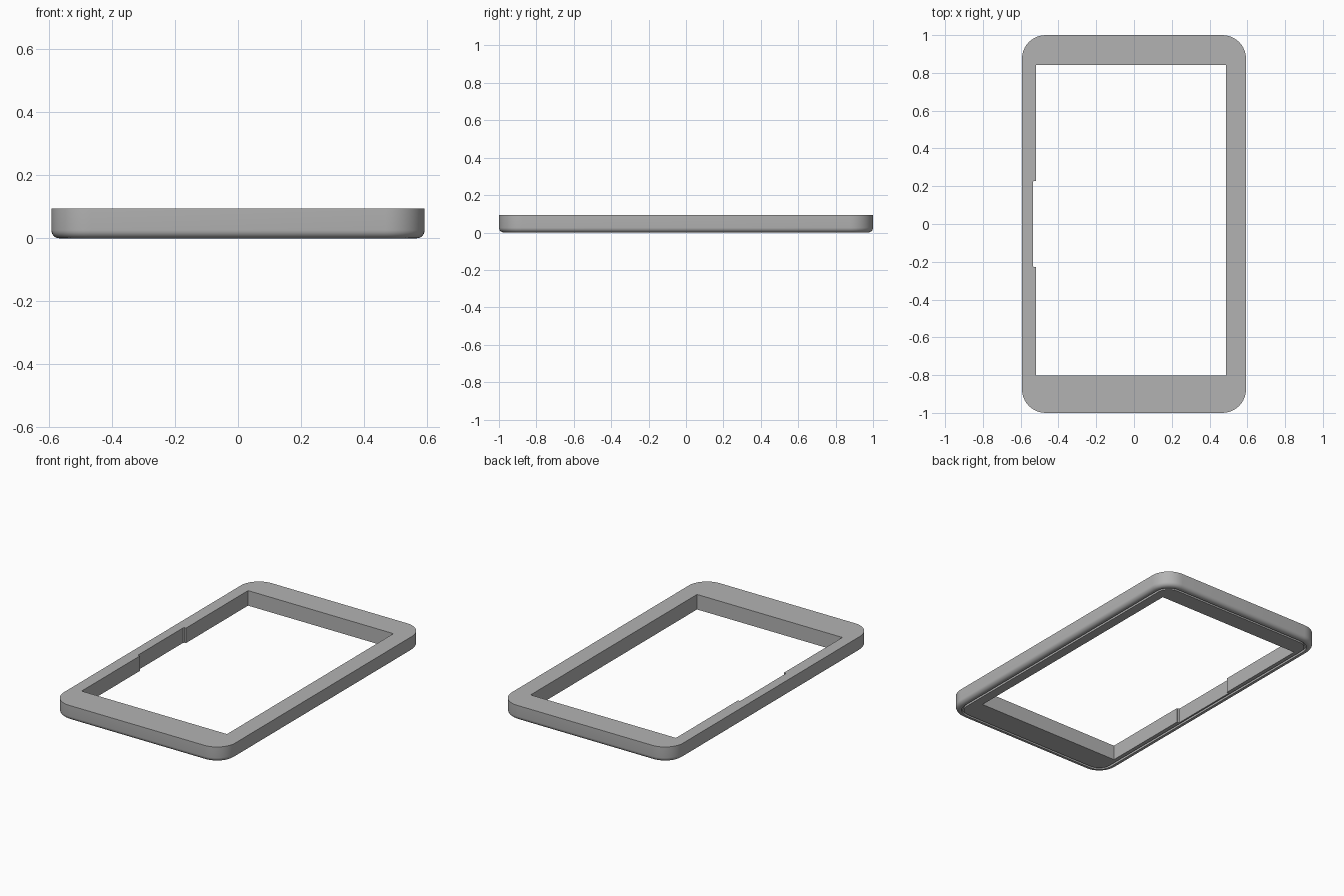
import bpy, bmesh
from math import sin, cos, pi, radians

cube = bpy.data.objects.get("Cube")
if cube:
    bpy.data.objects.remove(cube)

HALF_X, HALF_Y, HEIGHT = 0.593, 1.0, 0.094
CORNER, FILLET, STEPS = 0.125, 0.026, 10

grey = bpy.data.materials.new("plain grey")
grey.use_nodes = True
colour = (0.45, 0.45, 0.45, 1)
grey.diffuse_color = colour
grey.node_tree.nodes["Principled BSDF"].inputs["Base Color"].default_value = colour

bm = bmesh.new()


def rounded_ring(inset, z):
    """Rounded rectangle, moved inwards by inset."""
    r = CORNER - inset
    ring = []
    for quarter, (sx, sy) in enumerate([(1, 1), (-1, 1), (-1, -1), (1, -1)]):
        for i in range(STEPS + 1):
            a = (quarter + i / STEPS) * pi / 2
            ring.append(bm.verts.new((sx * (HALF_X - CORNER) + r * cos(a),
                                      sy * (HALF_Y - CORNER) + r * sin(a), z)))
    return ring


def bridge(a, b):
    n = len(a)
    for i in range(n):
        j = (i + 1) % n
        bm.faces.new((a[i], b[i], b[j], a[j]))


def fill_between(a, b):
    """Flat cap between an outer and an inner outline."""
    edges = []
    for ring in (a, b):
        for i, v in enumerate(ring):
            pair = (v, ring[(i + 1) % len(ring)])
            edges.append(bm.edges.get(pair) or bm.edges.new(pair))
    bmesh.ops.triangle_fill(bm, use_beauty=True, use_dissolve=False, edges=edges)


# Outer wall, rounded lower edge and shallow groove underneath
section = [(0, HEIGHT)]
for i in range(7):
    a = i / 6 * pi / 2
    section.append((FILLET * (1 - cos(a)), FILLET * (1 - sin(a))))
section += [(0.034, 0), (0.034, 0.014), (0.048, 0.014), (0.048, 0)]
rings = [rounded_ring(d, z) for d, z in section]
for a, b in zip(rings, rings[1:]):
    bridge(a, b)

# Off-centre opening with a shallow notch in one long side
notch = [(-0.52, 0.228), (-0.53, 0.228), (-0.535, 0.222)]
opening = [(0.486, -0.803), (0.486, 0.842), (-0.52, 0.842)]
opening += notch + [(x, -y) for x, y in reversed(notch)] + [(-0.52, -0.803)]
inner_top = [bm.verts.new((x, y, HEIGHT)) for x, y in opening]
inner_bottom = [bm.verts.new((x, y, 0)) for x, y in opening]
bridge(inner_top, inner_bottom)

# Flat top and underside
fill_between(rings[0], inner_top)
fill_between(rings[-1], inner_bottom)
bmesh.ops.recalc_face_normals(bm, faces=bm.faces)

mesh = bpy.data.meshes.new("frame")
bm.to_mesh(mesh)
bm.free()
mesh.materials.append(grey)
frame = bpy.data.objects.new("frame", mesh)
bpy.context.collection.objects.link(frame)
bpy.context.view_layer.objects.active = frame
frame.select_set(True)
bpy.ops.object.shade_smooth_by_angle(angle=radians(30))
